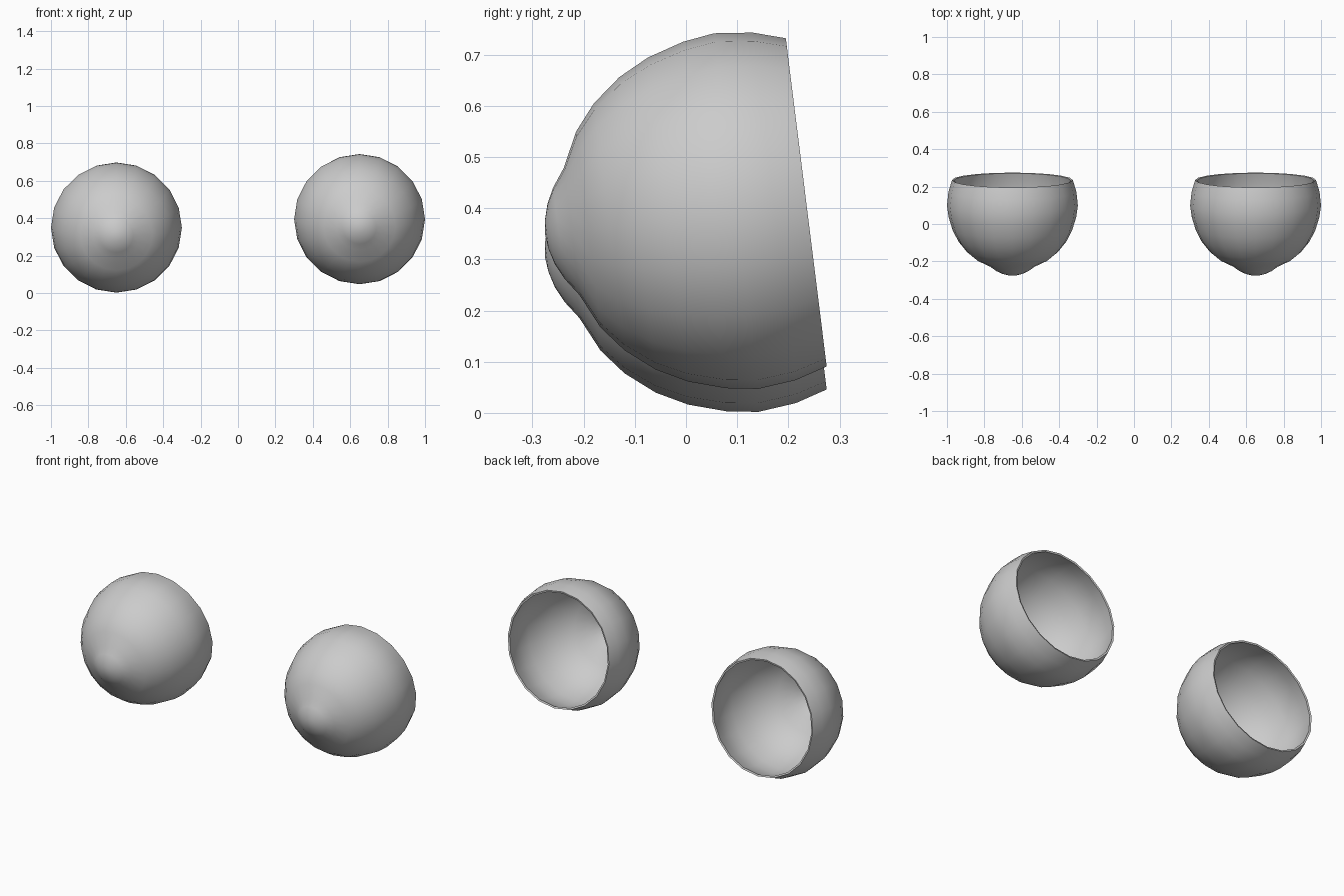
import bpy, bmesh, math
from mathutils import Vector, Matrix

cube = bpy.data.objects.get("Cube")
if cube:
    bpy.data.objects.remove(cube, do_unlink=True)

SIDES = 20
WALL = 0.01
TILT = math.radians(7.1)

grey = bpy.data.materials.new("light_grey")
grey.use_nodes = True
grey.diffuse_color = (0.6, 0.6, 0.6, 1)
grey.node_tree.nodes["Principled BSDF"].inputs["Base Color"].default_value = (0.6, 0.6, 0.6, 1)

# Cup profile from rounded tip to open rim: (position along axis, radius)
PROFILE = [(-0.374, 0), (-0.371, 0.028), (-0.362, 0.06), (-0.347, 0.09),
           (-0.322, 0.125), (-0.289, 0.193), (-0.248, 0.243), (-0.192, 0.288),
           (-0.132, 0.319), (-0.06, 0.341), (0.002, 0.35), (0.077, 0.342),
           (0.14, 0.323)]


def make_cup(name, location):
    bm = bmesh.new()
    verts = [bm.verts.new((0, y, r)) for y, r in PROFILE]
    edges = [bm.edges.new(pair) for pair in zip(verts, verts[1:])]
    bmesh.ops.spin(bm, geom=verts + edges, cent=(0, 0, 0), axis=(0, 1, 0),
                   angle=math.tau, steps=SIDES, use_duplicate=False)
    bmesh.ops.remove_doubles(bm, verts=bm.verts[:], dist=0.0005)
    bmesh.ops.recalc_face_normals(bm, faces=bm.faces[:])
    # Make the outer skin face away from the centre
    if sum(f.normal.dot(f.calc_center_median()) for f in bm.faces) < 0:
        bmesh.ops.reverse_faces(bm, faces=bm.faces[:])
    # Tip the front slightly downwards
    bmesh.ops.transform(bm, matrix=Matrix.Rotation(TILT, 4, 'X'), verts=bm.verts[:])
    mesh = bpy.data.meshes.new(name)
    bm.to_mesh(mesh)
    bm.free()
    mesh.materials.append(grey)
    cup = bpy.data.objects.new(name, mesh)
    cup.location = Vector(location)
    bpy.context.collection.objects.link(cup)

    # Thin wall grown inwards
    shell = cup.modifiers.new("wall", 'SOLIDIFY')
    shell.thickness = WALL
    shell.offset = -1
    bpy.ops.object.select_all(action='DESELECT')
    bpy.context.view_layer.objects.active = cup
    cup.select_set(True)
    bpy.ops.object.modifier_apply(modifier=shell.name)
    bpy.ops.object.shade_smooth_by_angle(angle=math.radians(40))


# The left cup sits a little higher than the right one
make_cup("left_cup", (0.65, 0.096, 0.394))
make_cup("right_cup", (-0.65, 0.096, 0.349))
